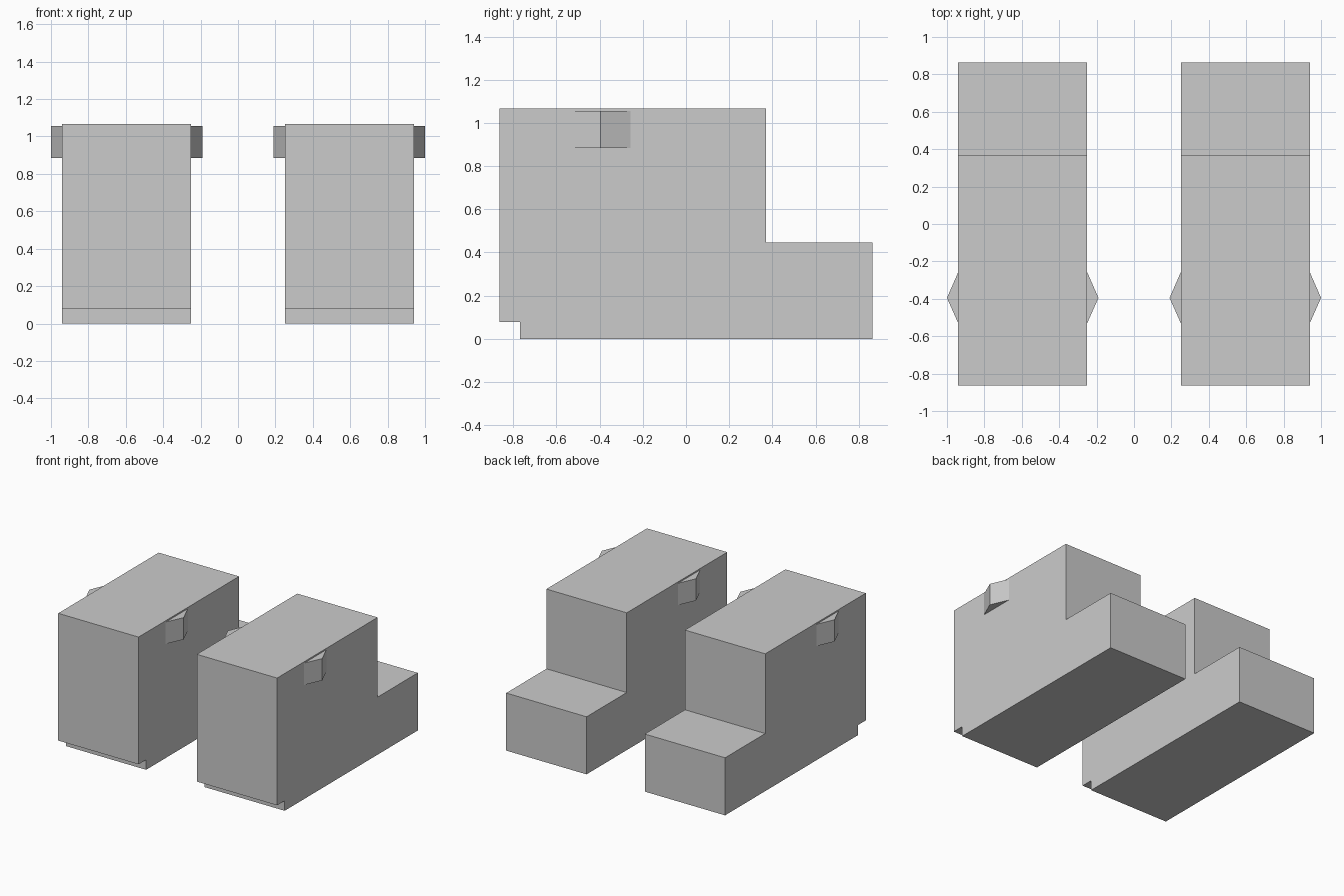
import bpy
import bmesh

if "Cube" in bpy.data.objects:
    bpy.data.objects.remove(bpy.data.objects["Cube"])


def prism(name, points, offset):
    """Extrude a flat polygon along the offset vector into a solid object."""
    bm = bmesh.new()
    face = bm.faces.new([bm.verts.new(p) for p in points])
    ext = bmesh.ops.extrude_face_region(bm, geom=[face], use_keep_orig=True)
    verts = [g for g in ext["geom"] if isinstance(g, bmesh.types.BMVert)]
    bmesh.ops.translate(bm, verts=verts, vec=offset)
    bmesh.ops.recalc_face_normals(bm, faces=bm.faces)
    mesh = bpy.data.meshes.new(name)
    bm.to_mesh(mesh)
    bm.free()
    obj = bpy.data.objects.new(name, mesh)
    bpy.context.collection.objects.link(obj)
    return obj


# Side profile (y, z): heel notch, sole, toe step, shaft
PROFILE = [(-0.77, 0), (0.863, 0), (0.863, 0.447), (0.37, 0.447),
           (0.37, 1.066), (-0.863, 1.066), (-0.863, 0.078), (-0.77, 0.078)]
HALF_WIDTH = 0.345
CENTRE = 0.595

for label, cx in (("left", -CENTRE), ("right", CENTRE)):
    # Boot body
    prism(f"{label}_boot", [(cx - HALF_WIDTH, y, z) for y, z in PROFILE],
          (2 * HALF_WIDTH, 0, 0))

    # Pointed pull tabs on both sides of the shaft
    for side, s in (("inner", -1 if cx > 0 else 1), ("outer", 1 if cx > 0 else -1)):
        base = cx + s * HALF_WIDTH
        tab = [(base, -0.53, 0.885), (base + s * 0.06, -0.395, 0.885),
               (base, -0.258, 0.885)]
        prism(f"{label}_{side}_tab", tab, (0, 0, 0.17))
